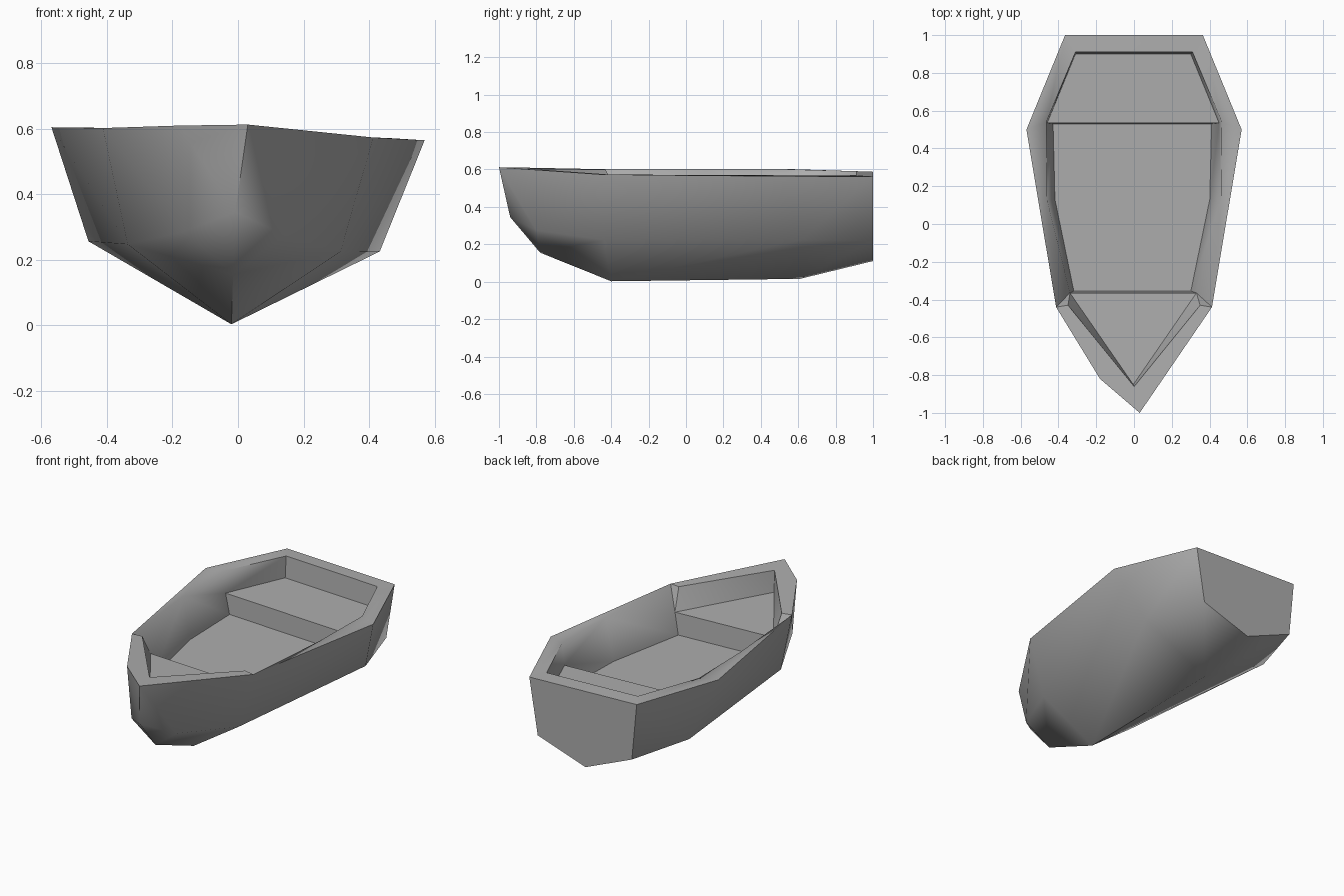
import bpy, bmesh, math
from mathutils import Matrix, Vector

cube = bpy.data.objects.get("Cube")
if cube:
    bpy.data.objects.remove(cube)

# Paint
paint = bpy.data.materials.new("plain_grey")
paint.use_nodes = True
grey = (0.42, 0.42, 0.42, 1)
paint.diffuse_color = grey
paint.node_tree.nodes["Principled BSDF"].inputs["Base Color"].default_value = grey

# Points on both sides of the boat
PAIRED = {
    "rim_stern": (.365, 1, .575), "rim_mid": (.57, .5, .584), "rim_fore": (.413, -.44, .587),
    "chine_stern": (.32, 1, .23), "chine_mid": (.445, .62, .24),
    "chine_fore": (.325, -.44, .235), "chine_bow": (.153, -.8, .28),
    "inner_stern": (.31, .91, .58), "inner_mid": (.465, .54, .585),
    "inner_waist": (.46, .125, .587), "inner_knee": (.35, -.43, .587),
    "bench_back": (.305, .9, .45), "bench_front": (.455, .535, .45),
    "floor_back": (.42, .53, .33), "floor_waist": (.41, .13, .33),
    "floor_front": (.31, -.355, .33), "deck_corner": (.335, -.365, .46),
}
# Points on the centre line, and the uneven bow
CENTRE = {
    "keel_stern": (0, 1, .11), "keel_mid": (0, .61, .015), "keel_fore": (0, -.4, .002),
    "forefoot": (0, -.78, .155), "stem": (0, -.94, .345), "tip": (.03, -1, .612),
    "shoulder": (-.18, -.82, .609), "inner_tip": (0, -.86, .605), "deck_tip": (0, -.85, .475),
}

bm = bmesh.new()
points = {name: bm.verts.new(co) for name, co in CENTRE.items()}
for name, (x, y, z) in PAIRED.items():
    points[name + "_l"] = bm.verts.new((x, y, z))
    points[name + "_r"] = bm.verts.new((-x, y, z))


def face(names, side=""):
    return bm.faces.new([points[n] if n in points else points[n + side] for n in names.split()])


SIDE_FACES = [
    # topsides
    "rim_stern rim_mid chine_mid chine_stern",
    "rim_mid rim_fore chine_fore chine_mid",
    # bottom
    "chine_stern chine_mid keel_mid keel_stern",
    "chine_mid chine_fore keel_fore keel_mid",
    "chine_fore chine_bow forefoot keel_fore",
    "chine_bow stem forefoot",
    # gunwale
    "rim_stern rim_mid inner_mid inner_stern",
    "rim_mid rim_fore inner_waist inner_mid",
    "rim_fore deck_corner inner_waist",
    "rim_fore inner_knee deck_corner",
    # inner walls
    "inner_stern inner_mid bench_front bench_back",
    "inner_mid inner_waist floor_waist floor_back bench_front",
    "inner_waist deck_corner floor_front floor_waist",
    "inner_knee inner_tip deck_tip",
    "inner_knee deck_tip deck_corner",
]
for side in ("_l", "_r"):
    for names in SIDE_FACES:
        face(names, side)

# Uneven bow planking
face("rim_fore tip chine_bow chine_fore", "_l")
face("tip stem chine_bow", "_l")
face("rim_fore tip inner_tip inner_knee", "_l")
face("rim_fore shoulder chine_bow chine_fore", "_r")
face("shoulder tip stem chine_bow", "_r")
face("rim_fore shoulder tip inner_tip inner_knee", "_r")


def across(*names):
    """Face spanning the boat from the left points to the right ones."""
    face(" ".join([n + "_l" for n in names] + [n + "_r" for n in reversed(names)]))


across("rim_stern", "inner_stern")
across("inner_stern", "bench_back")
across("bench_back", "bench_front")
across("bench_front", "floor_back")
across("floor_back", "floor_waist", "floor_front")
across("floor_front", "deck_corner")
face("deck_corner_l deck_tip deck_corner_r")
face("rim_stern_l chine_stern_l keel_stern chine_stern_r rim_stern_r")

# Slight heel to one side
pivot = Vector((0, 0, .58))
bmesh.ops.rotate(bm, verts=[v for v in bm.verts if v not in (points["tip"], points["shoulder"])],
                 cent=pivot, matrix=Matrix.Rotation(math.radians(2), 3, "Y"))
bmesh.ops.recalc_face_normals(bm, faces=bm.faces)

# Smooth shading, with sharp creases except along the soft inner gunwale
for f in bm.faces:
    f.smooth = True
for e in bm.edges:
    e.smooth = e.calc_face_angle(0) < math.radians(58)
for side in ("_l", "_r"):
    soft = bm.edges.get((points["inner_mid" + side], points["inner_waist" + side]))
    soft.smooth = True

mesh = bpy.data.meshes.new("boat_hull")
bm.to_mesh(mesh)
bm.free()
mesh.materials.append(paint)
boat = bpy.data.objects.new("boat_hull", mesh)
bpy.context.collection.objects.link(boat)
